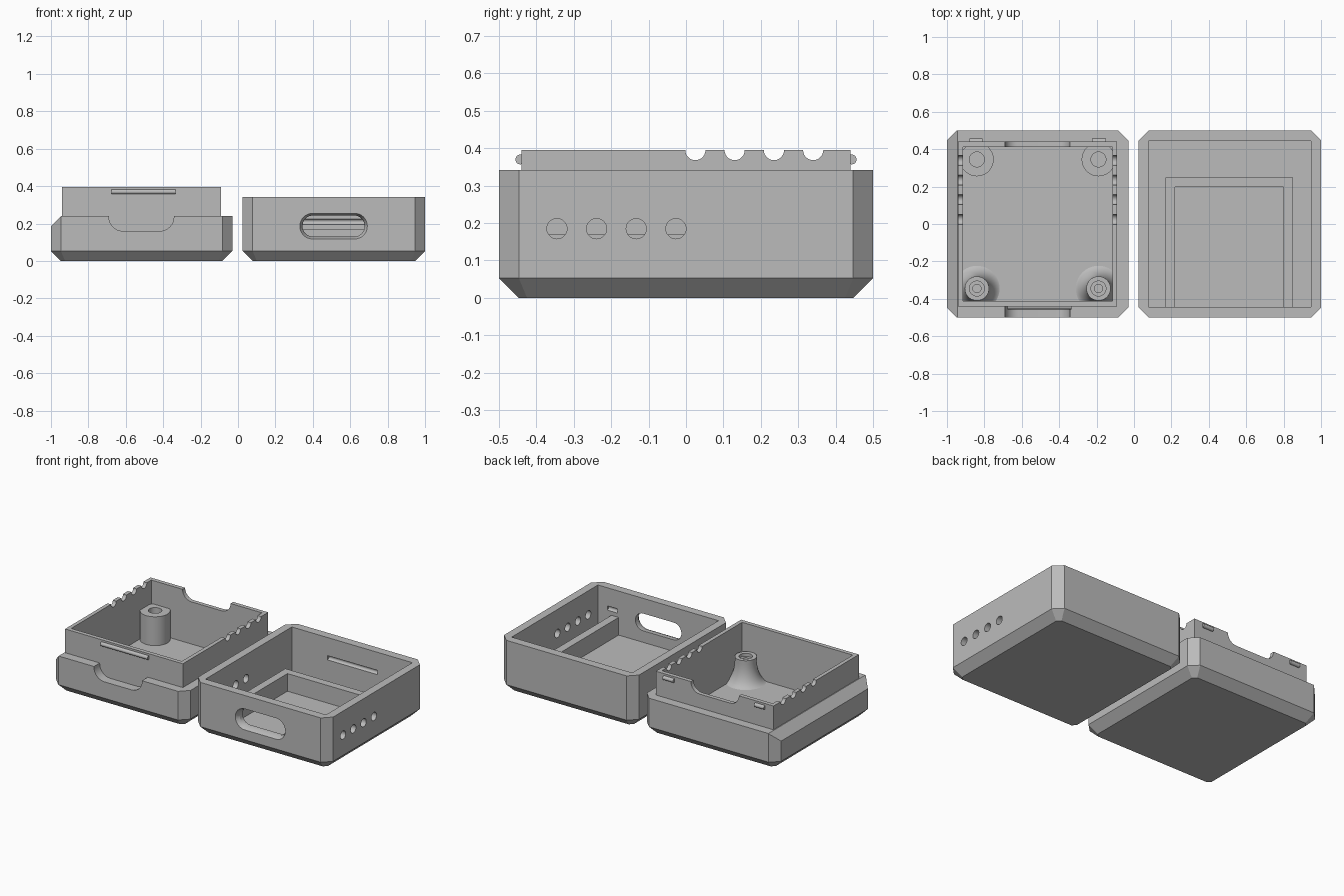
import bpy, bmesh, math
from mathutils import Vector

cube = bpy.data.objects.get("Cube")
if cube:
    bpy.data.objects.remove(cube, do_unlink=True)

grey = bpy.data.materials.new("plain_grey")
grey.use_nodes = True
grey.diffuse_color = (0.5, 0.5, 0.5, 1)
grey.node_tree.nodes["Principled BSDF"].inputs["Base Color"].default_value = (0.5, 0.5, 0.5, 1)


def make(name, bm):
    bmesh.ops.recalc_face_normals(bm, faces=bm.faces[:])
    mesh = bpy.data.meshes.new(name)
    bm.to_mesh(mesh)
    bm.free()
    mesh.materials.append(grey)
    obj = bpy.data.objects.new(name, mesh)
    bpy.context.collection.objects.link(obj)
    return obj


def loft(name, rings):
    """Closed solid skinned through rings of equal point count."""
    bm = bmesh.new()
    loops = [[bm.verts.new(p) for p in ring] for ring in rings]
    n = len(loops[0])
    for a, b in zip(loops, loops[1:]):
        for i in range(n):
            j = (i + 1) % n
            bm.faces.new((a[i], a[j], b[j], b[i]))
    bm.faces.new(loops[0])
    bm.faces.new(loops[-1])
    return make(name, bm)


def box(name, x0, x1, y0, y1, z0, z1):
    corners = [(x0, y0), (x1, y0), (x1, y1), (x0, y1)]
    return loft(name, [[(x, y, z) for x, y in corners] for z in (z0, z1)])


def rod(name, x0, x1, y, z, r, sides=28):
    angles = [2 * math.pi * i / sides for i in range(sides)]
    return loft(name, [[(x, y + r * math.cos(a), z + r * math.sin(a)) for a in angles]
                       for x in (x0, x1)])


def rounded(x0, x1, z0, z1, r, y, steps=8):
    """Rounded rectangle ring standing in the xz plane."""
    ring = []
    for k, (cx, cz) in enumerate([(x1 - r, z1 - r), (x0 + r, z1 - r), (x0 + r, z0 + r), (x1 - r, z0 + r)]):
        for i in range(steps + 1):
            a = math.pi / 2 * (k + i / steps)
            ring.append((cx + r * math.cos(a), y, cz + r * math.sin(a)))
    return ring


def octagon(x0, x1, h, c, z):
    return [(x0 + c, -h, z), (x1 - c, -h, z), (x1, -h + c, z), (x1, h - c, z),
            (x1 - c, h, z), (x0 + c, h, z), (x0, h - c, z), (x0, -h + c, z)]


def tray(name, x0, x1, top):
    c = 0.053
    return loft(name, [octagon(x0 + c, x1 - c, 0.5 - c, 0.022, 0),
                       octagon(x0, x1, 0.5, c, c), octagon(x0, x1, 0.5, c, top)])


def combine(obj, other, operation="DIFFERENCE"):
    mod = obj.modifiers.new("combine", "BOOLEAN")
    mod.operation, mod.solver, mod.object = operation, "EXACT", other
    bpy.context.view_layer.objects.active = obj
    bpy.ops.object.modifier_apply(modifier=mod.name)
    bpy.data.objects.remove(other, do_unlink=True)


def boss(name, x, y, profile):
    """Turned post from (radius, height) points."""
    bm = bmesh.new()
    verts = [bm.verts.new((r, 0, z)) for r, z in profile]
    edges = [bm.edges.new(pair) for pair in zip(verts, verts[1:])]
    bmesh.ops.spin(bm, geom=verts + edges, cent=(0, 0, 0), axis=(0, 0, 1),
                   angle=2 * math.pi, steps=40, use_duplicate=False)
    bmesh.ops.remove_doubles(bm, verts=bm.verts[:], dist=0.0005)
    bmesh.ops.translate(bm, verts=bm.verts[:], vec=Vector((x, y, 0)))
    return make(name, bm)


FLOOR = 0.055
parts = []

# Base tray with raised lip
base = tray("base_tray", -1.0, -0.03, 0.24)
combine(base, box("lip", -0.94, -0.09, -0.44, 0.44, 0.1, 0.395), "UNION")
combine(base, box("cavity", -0.915, -0.116, -0.413, 0.413, FLOOR, 0.6))
bevel = [(-1.1, 0.085), (-0.945, 0.24), (-0.945, 0.3), (-1.1, 0.3)]
combine(base, loft("edge_cut", [[(x, y, z) for x, z in bevel] for y in (-0.6, 0.6)]))
# Finger notch at the front, cable dip at the back
combine(base, loft("notch", [rounded(-0.69, -0.343, 0.16, 0.36, 0.075, y) for y in (-0.6, -0.44)]))
combine(base, loft("dip", [rounded(-0.69, -0.343, 0.33, 0.47, 0.065, y) for y in (0.38, 0.48)]))
# Vent notches across both side lips
for i in range(4):
    combine(base, rod("vent", -1.1, 0, 0.025 + 0.105 * i, 0.395, 0.027))
parts.append(base)

# Snap ridges on the lip
for name, x0, x1, y in [("front_ridge", -0.675, -0.335, -0.443),
                        ("back_clip_right", -0.88, -0.81, 0.443),
                        ("back_clip_left", -0.225, -0.15, 0.443)]:
    parts.append(rod(name, x0, x1, y, 0.37, 0.013))

# Screw posts: straight at the back, flared at the front
straight = [(0.09, 0.05), (0.09, 0.243), (0.04, 0.243), (0.04, 0.07), (0, 0.07)]
flare = [(0.065 + 0.075 * (1 - math.sin(t * math.pi / 16)), 0.195 - 0.145 * math.cos(t * math.pi / 16))
         for t in range(9)]
flare += [(0.065, 0.22), (0.04, 0.22), (0.04, 0.2), (0.022, 0.2), (0.022, 0.07), (0, 0.07)]
for side, x in (("right", -0.84), ("left", -0.19)):
    parts.append(boss("back_post_" + side, x, 0.345, straight))
    parts.append(boss("front_post_" + side, x, -0.345, flare))

# Cover tray
cover = tray("cover_tray", 0.025, 1.0, 0.342)
combine(cover, box("cavity", 0.077, 0.947, -0.445, 0.445, FLOOR, 0.6))
# Port opening with a bevelled mouth
combine(cover, loft("port", [rounded(0.33, 0.692, 0.117, 0.255, 0.068, -0.501),
                             rounded(0.345, 0.677, 0.13, 0.243, 0.056, -0.475),
                             rounded(0.345, 0.677, 0.13, 0.243, 0.056, -0.43)]))
# Vent holes through both side walls
for i in range(4):
    combine(cover, rod("vent", 0, 1.1, -0.345 + 0.106 * i, 0.185, 0.027))
# Snap grooves
for x0, x1, y in [(0.335, 0.695, 0.445), (0.15, 0.22, -0.445), (0.805, 0.88, -0.445)]:
    combine(cover, rod("groove", x0, x1, y, 0.21, 0.014))
parts.append(cover)

# Board frame on the cover floor
frame = box("board_frame", 0.168, 0.85, -0.45, 0.248, 0.05, 0.17)
combine(frame, box("inside", 0.218, 0.798, -0.6, 0.198, 0, 0.3))
parts.append(frame)

# Smooth curved walls, keep edges crisp
bpy.ops.object.select_all(action="DESELECT")
for obj in parts:
    obj.select_set(True)
bpy.context.view_layer.objects.active = base
bpy.ops.object.shade_smooth_by_angle(angle=math.radians(30))
